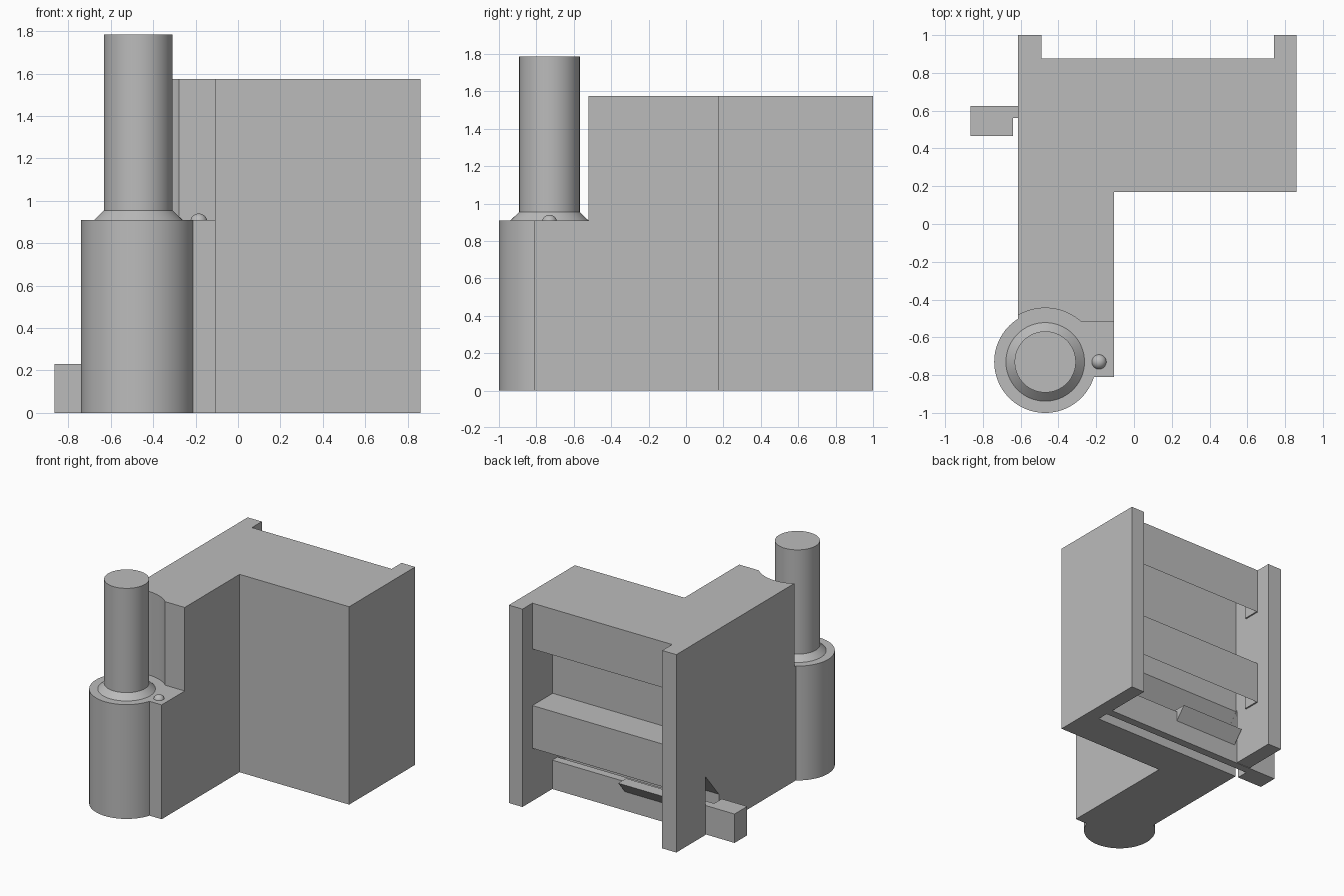
import bpy
import math
from mathutils import Matrix

cube = bpy.data.objects.get("Cube")
if cube:
    bpy.data.objects.remove(cube, do_unlink=True)

GREY = (0.5, 0.5, 0.5, 1)
mat = bpy.data.materials.new("plain grey")
mat.use_nodes = True
mat.diffuse_color = GREY
mat.node_tree.nodes["Principled BSDF"].inputs["Base Color"].default_value = GREY

HEIGHT, STEP = 1.575, 0.91
LEFT_IN, RIGHT_IN = -0.49, 0.74      # inner faces of the two rear cheeks
POST = (-0.47, -0.73)


def prism(name, profile, lo, hi, axis="z"):
    """Extrude a profile: (x, y) along z, or (y, z) along x."""
    def place(p, d):
        return (p[0], p[1], d) if axis == "z" else (d, p[0], p[1])
    area = sum(a[0] * b[1] - b[0] * a[1] for a, b in zip(profile, profile[1:] + profile[:1]))
    pts = profile if area > 0 else profile[::-1]
    n = len(pts)
    verts = [place(p, d) for d in (lo, hi) for p in pts]
    faces = [list(range(n))[::-1], list(range(n, 2 * n))]
    faces += [(i, (i + 1) % n, n + (i + 1) % n, n + i) for i in range(n)]
    mesh = bpy.data.meshes.new(name)
    mesh.from_pydata(verts, [], faces)
    mesh.materials.append(mat)
    obj = bpy.data.objects.new(name, mesh)
    bpy.context.collection.objects.link(obj)
    return obj


def rect(a0, b0, a1, b1):
    return [(a0, b0), (a1, b0), (a1, b1), (a0, b1)]


def cone(name, r0, r1, z0, z1):
    bpy.ops.mesh.primitive_cone_add(vertices=96, radius1=r0, radius2=r1, depth=z1 - z0,
                                    location=(*POST, (z0 + z1) / 2))
    obj = bpy.context.object
    obj.name = name
    obj.data.materials.append(mat)
    bpy.ops.object.shade_smooth_by_angle(angle=math.radians(30))
    return obj


def combine(target, tool, operation):
    """Apply a boolean and remove the tool."""
    mod = target.modifiers.new("cut", "BOOLEAN")
    mod.object, mod.operation, mod.solver = tool, operation, "EXACT"
    bpy.ops.object.select_all(action="DESELECT")
    bpy.context.view_layer.objects.active = target
    target.select_set(True)
    bpy.ops.object.modifier_apply(modifier=mod.name)
    bpy.data.objects.remove(tool, do_unlink=True)


# L-shaped body with two cheeks at the rear
body = prism("body", [(-0.615, -0.81), (-0.105, -0.81), (-0.105, 0.17), (0.86, 0.17),
                      (0.86, 1), (RIGHT_IN, 1), (RIGHT_IN, 0.875), (LEFT_IN, 0.875),
                      (LEFT_IN, 1), (-0.615, 1)], 0, HEIGHT)

# Rear bay, slide slot through one cheek, step and clearance around the post
bay = [(0.465, -0.1), (0.465, 0.26), (0.62, 0.45), (0.62, 1.465), (0.875, 1.21),
       (1.1, 1.21), (1.1, -0.1)]
slot = [(0.465, -0.1), (0.465, 0.26), (0.63, 0.46), (0.63, -0.1)]
combine(body, prism("bay_cutter", bay, LEFT_IN, RIGHT_IN, "x"), "DIFFERENCE")
combine(body, prism("slot_cutter", slot, -0.8, LEFT_IN + 0.1, "x"), "DIFFERENCE")
combine(body, prism("step_cutter", rect(-1, -1.1, 0.1, -0.52), STEP, 2), "DIFFERENCE")
combine(body, cone("clearance_cutter", 0.285, 0.285, STEP, 2), "DIFFERENCE")
combine(body, cone("post_base", 0.27, 0.27, 0, STEP), "UNION")
bpy.ops.object.shade_smooth_by_angle(angle=math.radians(30))

# Post, tapered collar and small locating dome
cone("post", 0.162, 0.162, STEP, 1.785)
cone("collar", 0.208, 0.162, STEP, 0.955)
bpy.ops.mesh.primitive_uv_sphere_add(segments=32, ring_count=16, radius=0.04,
                                     location=(-0.185, POST[1], STEP - 0.01))
dome = bpy.context.object
dome.name = "locating_dome"
dome.data.materials.append(mat)
bpy.ops.object.shade_smooth_by_angle(angle=math.radians(30))

# Crossbar with sloped underside, and gussets under both bars
prism("middle_crossbar", [(0.875, 0.42), (0.875, 0.76), (0.61, 0.76), (0.61, 0.685)],
      LEFT_IN, RIGHT_IN, "x")
for label, z in (("lower", 0.42), ("upper", 1.21)):
    gusset = [(0.875, z), (0.74, z), (0.74, z + 0.135)]
    prism(label + "_left_gusset", gusset, RIGHT_IN - 0.012, RIGHT_IN, "x")
    prism(label + "_right_gusset", gusset, LEFT_IN, LEFT_IN + 0.012, "x")

# Sliding latch: plate, catch and outside grip
prism("latch_plate", rect(0.56, 0, 0.625, 0.23), -0.64, RIGHT_IN, "x")
prism("latch_catch", [(0.61, 0.15), (0.625, 0.15), (0.71, 0.25), (0.61, 0.25)],
      LEFT_IN + 0.02, 0.1, "x")
prism("latch_grip", rect(0.465, 0, 0.625, 0.23), -0.865, -0.64, "x")
